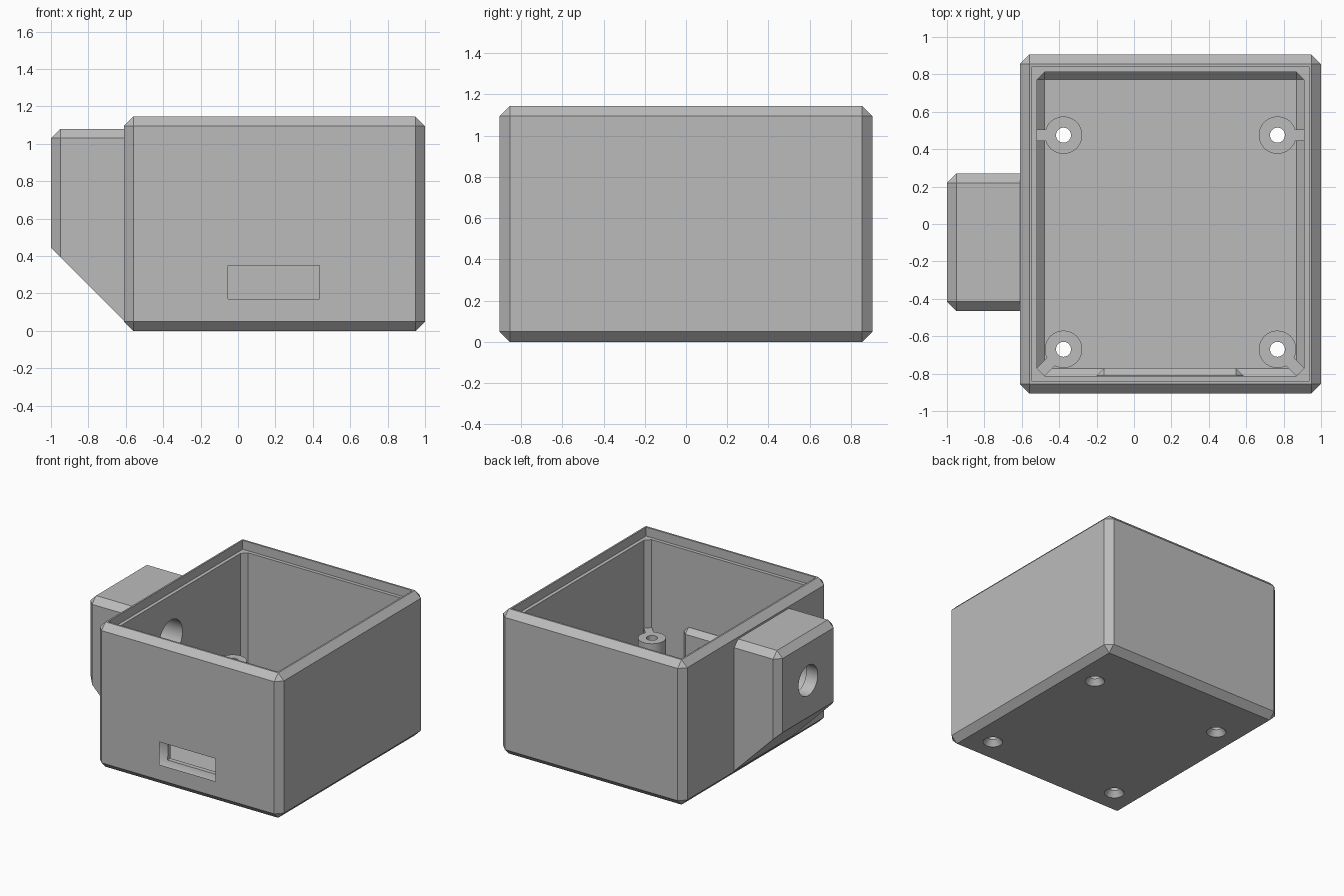
import bpy, bmesh, math
from mathutils import Matrix, Vector

if "Cube" in bpy.data.objects:
    bpy.data.objects.remove(bpy.data.objects["Cube"], do_unlink=True)

grey = bpy.data.materials.new("plain grey")
grey.use_nodes = True
colour = (0.5, 0.5, 0.5, 1)
grey.diffuse_color = colour
grey.node_tree.nodes["Principled BSDF"].inputs["Base Color"].default_value = colour


def to_object(name, bm):
    bmesh.ops.recalc_face_normals(bm, faces=bm.faces)
    mesh = bpy.data.meshes.new(name)
    bm.to_mesh(mesh)
    bm.free()
    ob = bpy.data.objects.new(name, mesh)
    bpy.context.collection.objects.link(ob)
    return ob


def box_mesh(low, high, chamfer=0):
    low, high = Vector(low), Vector(high)
    bm = bmesh.new()
    bmesh.ops.create_cube(bm, size=1)
    for v in bm.verts:
        v.co = (low + high) / 2 + v.co * (high - low)
    if chamfer:
        bmesh.ops.bevel(bm, geom=bm.edges[:], offset=chamfer, segments=1,
                        profile=0.5, affect='EDGES')
    return bm


def box(name, low, high, chamfer=0):
    return to_object(name, box_mesh(low, high, chamfer))


def cylinder(name, start, end, r1, r2=None, sides=40):
    start, end = Vector(start), Vector(end)
    axis = end - start
    bm = bmesh.new()
    turn = axis.to_track_quat('Z', 'Y').to_matrix().to_4x4()
    bmesh.ops.create_cone(bm, cap_ends=True, segments=sides, radius1=r1,
                          radius2=r1 if r2 is None else r2, depth=axis.length,
                          matrix=Matrix.Translation((start + end) / 2) @ turn)
    return to_object(name, bm)


def combine(target, tool, operation):
    mod = target.modifiers.new("combine", 'BOOLEAN')
    mod.operation, mod.object, mod.solver = operation, tool, 'EXACT'
    graph = bpy.context.evaluated_depsgraph_get()
    mesh = bpy.data.meshes.new_from_object(target.evaluated_get(graph))
    target.modifiers.clear()
    target.data = mesh
    bpy.data.objects.remove(tool, do_unlink=True)


MID = 0.195            # centre of the main box in x
FLOOR = 0.09
BOSS_TOP = 0.38

# Chamfered outer shell
case = box("enclosure_body", (-0.61, -0.905, 0), (1, 0.905, 1.145), 0.05)

# Side housing with a sloping underside
bm = box_mesh((-1, -0.465, -0.4), (-0.56, 0.27, 1.08), 0.05)
cut = bmesh.ops.bisect_plane(bm, geom=bm.verts[:] + bm.edges[:] + bm.faces[:],
                             plane_co=(-0.555, 0, 0), plane_no=(1, 0, 1),
                             clear_inner=True)
bmesh.ops.holes_fill(bm, edges=[e for e in bm.edges if e.is_boundary])
combine(case, to_object("side_housing", bm), 'UNION')

# Inner cavity and the lid recess round the rim
combine(case, box("cavity", (MID - 0.714, -0.812, FLOOR),
                  (MID + 0.714, 0.812, 2), 0.04), 'DIFFERENCE')
combine(case, box("lid_recess", (MID - 0.742, -0.84, 1.075),
                  (MID + 0.742, 0.84, 2)), 'DIFFERENCE')

# Raised backing behind the port scoop
combine(case, box("port_backing", (-0.2, -0.87, 0.04),
                  (0.585, -0.77, 0.47), 0.04), 'UNION')

# Screw bosses with ribs to the walls, and countersunk holes
for side in (-1, 1):
    x = MID + side * 0.572
    for y, angle in ((0.475, 0), (-0.67, -45)):
        combine(case, cylinder("boss", (x, y, 0.05), (x, y, BOSS_TOP), 0.1), 'UNION')
        length = 0.17 if angle == 0 else 0.2
        bm = box_mesh((0.06, -0.03, 0.05), (length, 0.03, BOSS_TOP))
        if side < 0:
            angle = 180 - angle
        bm.transform(Matrix.Translation((x, y, 0))
                     @ Matrix.Rotation(math.radians(angle), 4, 'Z'))
        combine(case, to_object("boss_rib", bm), 'UNION')
        combine(case, cylinder("screw_hole", (x, y, -0.1), (x, y, 0.6), 0.04),
                'DIFFERENCE')
        combine(case, cylinder("countersink", (x, y, -0.02), (x, y, 0.05),
                               0.085, 0.035), 'DIFFERENCE')

# Rounded finger scoop: a stretched ellipsoid
bm = bmesh.new()
bmesh.ops.create_uvsphere(bm, u_segments=32, v_segments=15, radius=1)
bm.transform(Matrix.Rotation(math.pi / 2, 4, 'Y'))
for v in bm.verts:
    v.co = (0.193 + 0.085 * v.co.x + math.copysign(0.318, v.co.x),
            -0.905 + 0.11 * v.co.y, 0.255 + 0.195 * v.co.z)
combine(case, to_object("port_scoop", bm), 'DIFFERENCE')

# Port slot through the front wall
combine(case, box("port_slot", (-0.053, -1, 0.17), (0.435, -0.7, 0.35)), 'DIFFERENCE')

# Stepped cable hole through the side housing
for name, start, end, r in (("cable_hole", -1.1, -0.4, 0.12),
                            ("cable_hole_wide", -0.9, -0.4, 0.145)):
    combine(case, cylinder(name, (start, -0.097, 0.735), (end, -0.097, 0.735), r),
            'DIFFERENCE')

# Finish: one colour, smooth curves with sharp chamfers
case.data.materials.clear()
case.data.materials.append(grey)
for face in case.data.polygons:
    face.material_index = 0
bpy.ops.object.select_all(action='DESELECT')
case.select_set(True)
bpy.context.view_layer.objects.active = case
bpy.ops.object.shade_smooth_by_angle(angle=math.radians(30))
